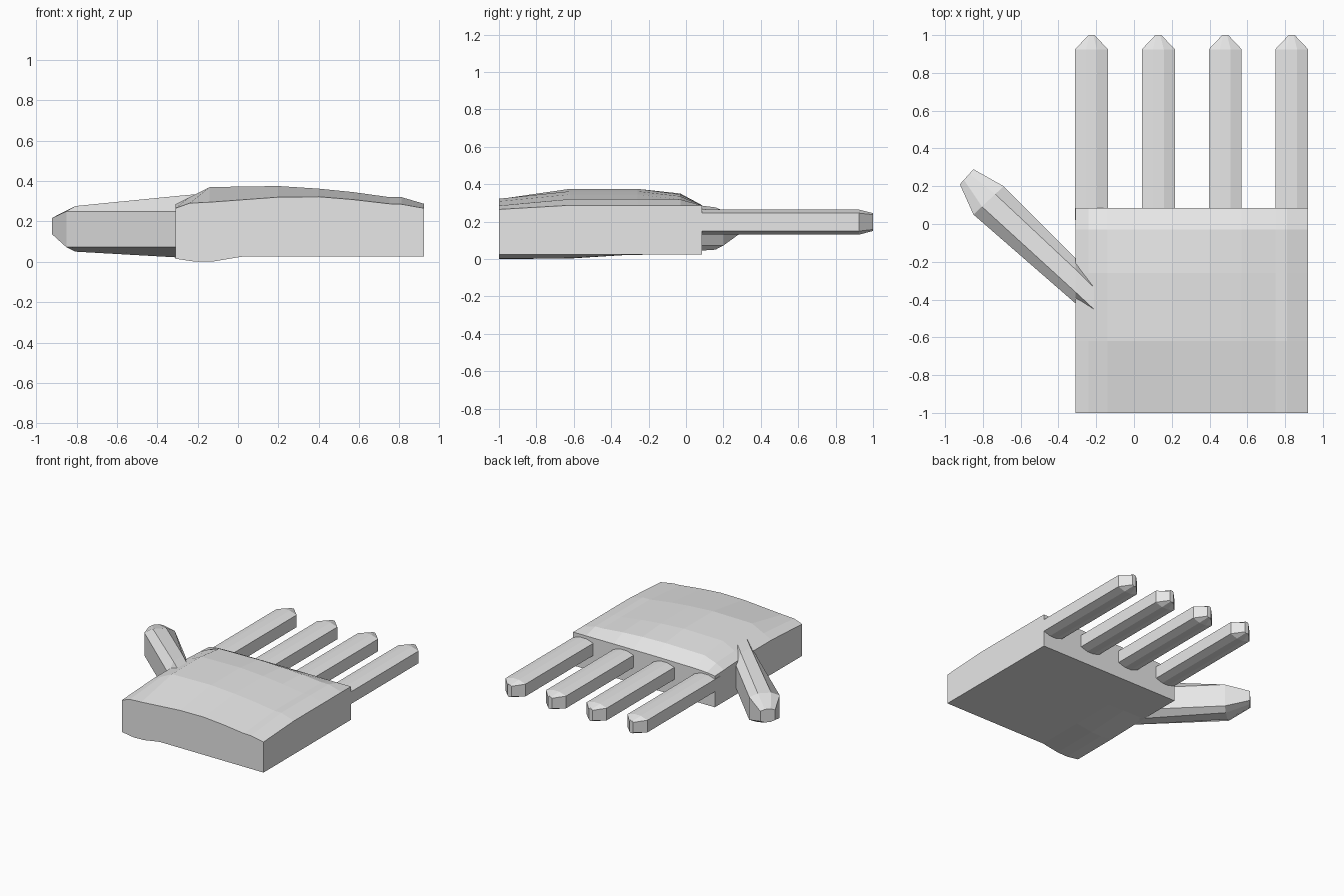
import bpy, bmesh
from mathutils import Vector

if "Cube" in bpy.data.objects:
    bpy.data.objects.remove(bpy.data.objects["Cube"])

skin = bpy.data.materials.new("light grey")
skin.diffuse_color = (0.8, 0.8, 0.8, 1)
skin.use_nodes = True
skin.node_tree.nodes["Principled BSDF"].inputs["Base Color"].default_value = skin.diffuse_color


def finish(bm, name):
    bmesh.ops.recalc_face_normals(bm, faces=bm.faces)
    me = bpy.data.meshes.new(name)
    bm.to_mesh(me)
    bm.free()
    me.materials.append(skin)
    ob = bpy.data.objects.new(name, me)
    bpy.context.collection.objects.link(ob)
    return ob


def loft(name, rings):
    """Skin a list of equal-length rings and cap both ends."""
    bm = bmesh.new()
    vs = [[bm.verts.new(p) for p in r] for r in rings]
    n = len(vs[0])
    for a, b in zip(vs, vs[1:]):
        for i in range(n):
            j = (i + 1) % n
            bm.faces.new((a[i], a[j], b[j], b[i]))
    bm.faces.new(vs[0])
    bm.faces.new(vs[-1])
    return finish(bm, name)


def octagon(w, cw, z0, z1, cz):
    """Chamfered rectangle as (across, z) pairs."""
    return [(-w, z0 + cz), (-w, z1 - cz), (-w + cw, z1), (w - cw, z1),
            (w, z1 - cz), (w, z0 + cz), (w - cw, z0), (-w + cw, z0)]


# Palm: domed slab, sections from wrist to knuckles
xs = [-0.31, -0.24, -0.14, 0.2, 0.4, 0.57, 0.75, 0.81, 0.922]
wrist = [0.265, 0.29, 0.295, 0.32, 0.322, 0.308, 0.287, 0.285, 0.265]
crest = [0.285, 0.32, 0.37, 0.375, 0.362, 0.345, 0.32, 0.32, 0.287]
knuckle = [0.27, 0.28, 0.285, 0.288, 0.288, 0.288, 0.287, 0.287, 0.287]
ridge = [0.275, 0.31, 0.345, 0.35, 0.345, 0.335, 0.318, 0.318, 0.287]
belly_x = [0.922, 0.02, -0.12, -0.21, -0.31]
belly_z = [0.025, 0.025, 0.002, 0.0, 0.015]
rings = []
for y, tops, bulge in [(-1, wrist, 1), (-0.62, crest, 0.9), (-0.26, crest, 0),
                       (-0.03, ridge, 0), (0.085, knuckle, 0)]:
    ring = [(x, y, z) for x, z in zip(xs, tops)]
    ring += [(x, y, 0.025 + (z - 0.025) * bulge) for x, z in zip(belly_x, belly_z)]
    rings.append(ring)
loft("palm", rings)

# Four straight fingers with chamfered, narrowed tips
for k, cx in enumerate((-0.225, 0.129, 0.483, 0.835)):
    full = octagon(0.087, 0.058, 0.13, 0.264, 0.019)
    tip = octagon(0.016, 0.006, 0.15, 0.245, 0.008)
    loft(f"finger_{k + 1}", [[(cx + u, y, z) for u, z in sec]
                             for y, sec in ((0.02, full), (0.925, full), (1.0, tip))])

# Thumb: angled out to the left, ending in a blunt wedge
thumb = []
for a, b, cw, z0, z1, cz0, cz1 in [
        ((-0.20, -0.52), (-0.20, -0.29), 0.25, 0.03, 0.335, 0.05, 0.08),
        ((-0.31, -0.42), (-0.31, -0.18), 0.25, 0.022, 0.325, 0.05, 0.075),
        ((-0.85, 0.05), (-0.69, 0.20), 0.28, 0.05, 0.276, 0.022, 0.026),
        ((-0.922, 0.21), (-0.85, 0.29), 0.3, 0.125, 0.228, 0.012, 0.012)]:
    a, b = Vector(a), Vector(b)
    ts = [0, 0, cw, 1 - cw, 1, 1, 1 - cw, cw]
    zs = [z0 + cz0, z1 - cz1, z1, z1, z1 - cz1, z0 + cz0, z0, z0]
    thumb.append([(*a.lerp(b, t), z) for t, z in zip(ts, zs)])
loft("thumb", thumb)
